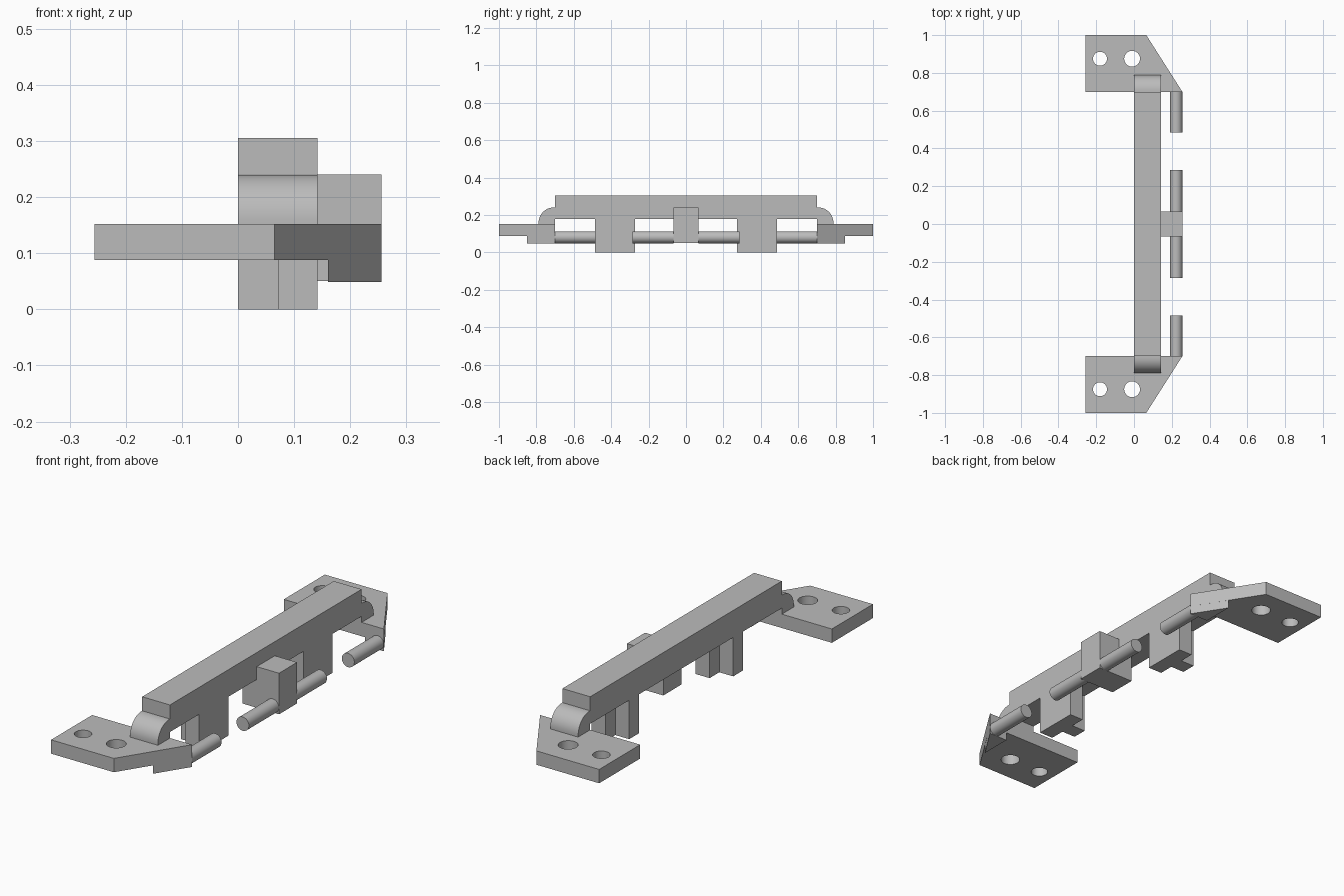
import bpy, bmesh, math
from mathutils import Vector

if "Cube" in bpy.data.objects:
    bpy.data.objects.remove(bpy.data.objects["Cube"])

steel = bpy.data.materials.new("plain grey")
steel.use_nodes = True
GREY = (0.5, 0.5, 0.5, 1)
steel.diffuse_color = GREY
steel.node_tree.nodes["Principled BSDF"].inputs["Base Color"].default_value = GREY


def prism(name, outline, push, smooth=False):
    """Extrude a flat outline of 3D points along the push vector."""
    bm = bmesh.new()
    face = bm.faces.new([bm.verts.new(p) for p in outline])
    ext = bmesh.ops.extrude_face_region(bm, geom=[face], use_keep_orig=True)
    moved = [g for g in ext["geom"] if isinstance(g, bmesh.types.BMVert)]
    bmesh.ops.translate(bm, vec=Vector(push), verts=moved)
    bmesh.ops.recalc_face_normals(bm, faces=bm.faces)
    mesh = bpy.data.meshes.new(name)
    bm.to_mesh(mesh)
    bm.free()
    mesh.materials.append(steel)
    obj = bpy.data.objects.new(name, mesh)
    bpy.context.collection.objects.link(obj)
    if smooth:
        select(obj)
        bpy.ops.object.shade_smooth_by_angle(angle=math.radians(30))
    return obj


def select(obj):
    bpy.ops.object.select_all(action="DESELECT")
    obj.select_set(True)
    bpy.context.view_layer.objects.active = obj


def upright(name, points, z0, z1):
    return prism(name, [(x, y, z0) for x, y in points], (0, 0, z1 - z0))


def circle(radius, sides=32):
    angles = [2 * math.pi * i / sides for i in range(sides)]
    return [(radius * math.cos(a), radius * math.sin(a)) for a in angles]


def drill(obj, x, y, radius):
    cutter = upright("hole_cutter", [(x + u, y + v) for u, v in circle(radius)], 0, 0.3)
    cutter.hide_render = True
    mod = obj.modifiers.new("hole", "BOOLEAN")
    mod.operation, mod.solver, mod.object = "DIFFERENCE", "EXACT", cutter
    select(obj)
    bpy.ops.object.modifier_apply(modifier=mod.name)
    bpy.data.objects.remove(cutter)


BAR = 0.142    # bar width
EDGE = 0.256   # outer x of plates and pins
END = 0.70     # half length of the bar

# Main bar and centre block
upright("main_bar", [(0, -END), (BAR, -END), (BAR, END), (0, END)], 0.18, 0.305)
upright("centre_block", [(0.07, -0.066), (EDGE, -0.066), (EDGE, 0.066), (0.07, 0.066)], 0.05, 0.24)

for side, s in (("front", -1), ("back", 1)):
    # Mounting plate with a slanted corner and two holes
    plate = upright(side + "_plate", [(-EDGE, s * END), (EDGE, s * END), (0.065, s), (-EDGE, s)], 0.088, 0.152)
    drill(plate, -0.18, s * 0.875, 0.037)
    drill(plate, -0.01, s * 0.875, 0.042)
    select(plate)
    bpy.ops.object.shade_smooth_by_angle(angle=math.radians(30))

    # Wedge below the slanted corner
    upright(side + "_wedge", [(EDGE, s * END), (0.16, s * 0.85), (0.16, s * END)], 0.049, 0.088)

    # Rounded shoulder joining bar and plate
    arc = [math.pi / 2 * i / 12 for i in range(13)]
    profile = [(END, 0.152)] + [(0.708 + 0.08 * math.cos(a), 0.16 + 0.08 * math.sin(a)) for a in arc]
    profile[1:1] = [(0.788, 0.152)]
    profile.append((END, 0.24))
    prism(side + "_shoulder", [(0, s * y, z) for y, z in profile], (BAR, 0, 0), True)

    # T-shaped foot
    half = [(BAR, 0.106), (0.071, 0.106), (0.071, 0.035), (0, 0.035)]
    tee = half + [(x, -y) for x, y in reversed(half)]
    upright(side + "_foot", [(x, s * 0.38 + y) for x, y in tee], 0, 0.18)

    # Hinge pins
    for label, y0, y1 in (("inner", 0.066, 0.285), ("outer", 0.485, END)):
        ring = [(0.2235 + u, s * y0, 0.081 + v) for u, v in circle(0.032)]
        prism(side + "_" + label + "_pin", ring, (0, s * (y1 - y0), 0), True)
